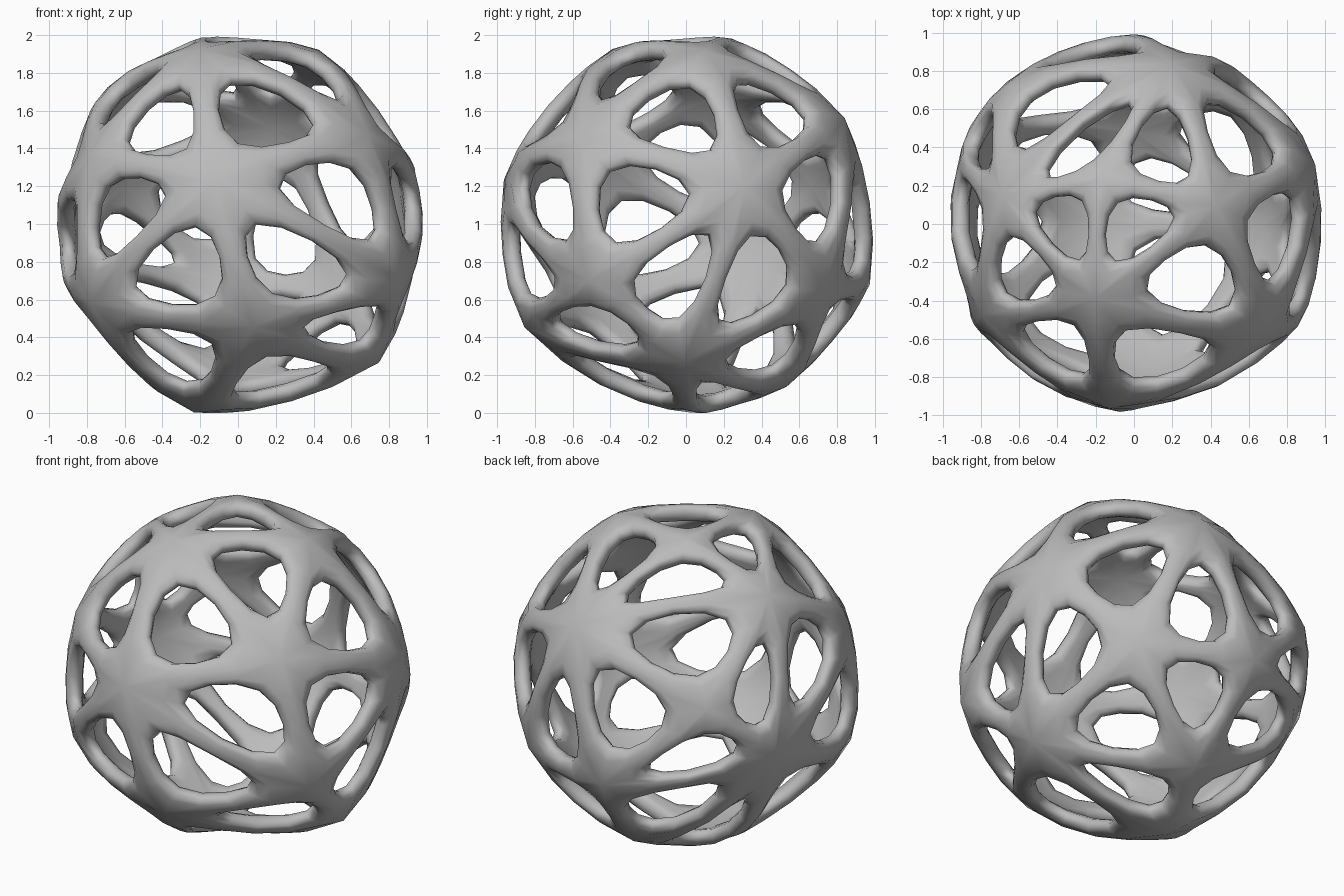
import bpy
import bmesh
from mathutils import Vector

cube = bpy.data.objects.get("Cube")
if cube:
    bpy.data.objects.remove(cube, do_unlink=True)

# Hubs of the lattice, relative to the ball's centre
HUBS = {
    "front": (-.13, -.95, .24), "front_low": (.07, -.87, -.52),
    "front_left_high": (.69, -.56, .45), "front_left_low": (.87, -.49, -.32),
    "front_right_high": (-.78, -.48, .34), "front_right_low": (-.79, -.51, -.42),
    "top_front": (-.21, -.38, .91), "top_left": (.42, .09, .91),
    "top_back": (-.18, .24, .96), "top_right": (-.68, .13, .71),
    "left": (.93, .32, .2), "left_low": (.75, -.02, -.72),
    "right": (-.89, .39, -.13), "back_right_high": (-.67, .71, .2),
    "back_high": (.2, .83, .55), "back": (-.07, .96, -.33),
    "back_left": (.58, .72, -.35), "back_low": (-.01, .51, -.86),
    "bottom": (-.22, .05, -1),
}
CORNER_REACH = .57   # hole size towards a hub
SIDE_REACH = .78     # hole size towards a strut
STRUT_RADIUS = .95   # how far the struts bow out
HOLE_RADIUS = .92
THICKNESS = .1
SWELL = 1.055        # makes up for the rounding


def lattice_mesh():
    """Triangulate the hubs and open a six-sided hole in every triangle."""
    hull = bmesh.new()
    named = {name: hull.verts.new(co) for name, co in HUBS.items()}
    bmesh.ops.convex_hull(hull, input=hull.verts[:])
    crossing = hull.edges.get((named["top_back"], named["back_right_high"]))
    if crossing:
        bmesh.ops.rotate_edges(hull, edges=[crossing])
    bmesh.ops.recalc_face_normals(hull, faces=hull.faces[:])

    shell = bmesh.new()
    hubs = {v: shell.verts.new(v.co) for v in hull.verts}
    mids = {}
    for edge in hull.edges:
        a, b = edge.verts
        mids[edge] = shell.verts.new((a.co + b.co).normalized() * STRUT_RADIUS)
    for face in hull.faces:
        centre = face.calc_center_median().normalized() * HOLE_RADIUS
        ring, rim = [], []
        for loop in face.loops:
            for vert, reach in ((hubs[loop.vert], CORNER_REACH), (mids[loop.edge], SIDE_REACH)):
                ring.append(vert)
                rim.append(shell.verts.new(centre.lerp(vert.co, reach)))
        for i in range(len(ring)):
            j = (i + 1) % len(ring)
            shell.faces.new((ring[i], ring[j], rim[j], rim[i]))
    for vert in shell.verts:
        vert.co = vert.co * SWELL + Vector((0, 0, 1))
    mesh = bpy.data.meshes.new("lattice_ball")
    shell.to_mesh(mesh)
    hull.free()
    shell.free()
    return mesh


# Ball: thick shell, rounded once
ball = bpy.data.objects.new("lattice_ball", lattice_mesh())
bpy.context.collection.objects.link(ball)
solid = ball.modifiers.new("thickness", "SOLIDIFY")
solid.thickness = THICKNESS
solid.offset = -1
rounding = ball.modifiers.new("rounding", "SUBSURF")
rounding.levels = rounding.render_levels = 1
for poly in ball.data.polygons:
    poly.use_smooth = True

# Plain grey
grey = bpy.data.materials.new("grey")
grey.use_nodes = True
grey.diffuse_color = (.5, .5, .5, 1)
grey.node_tree.nodes["Principled BSDF"].inputs["Base Color"].default_value = (.5, .5, .5, 1)
ball.data.materials.append(grey)
